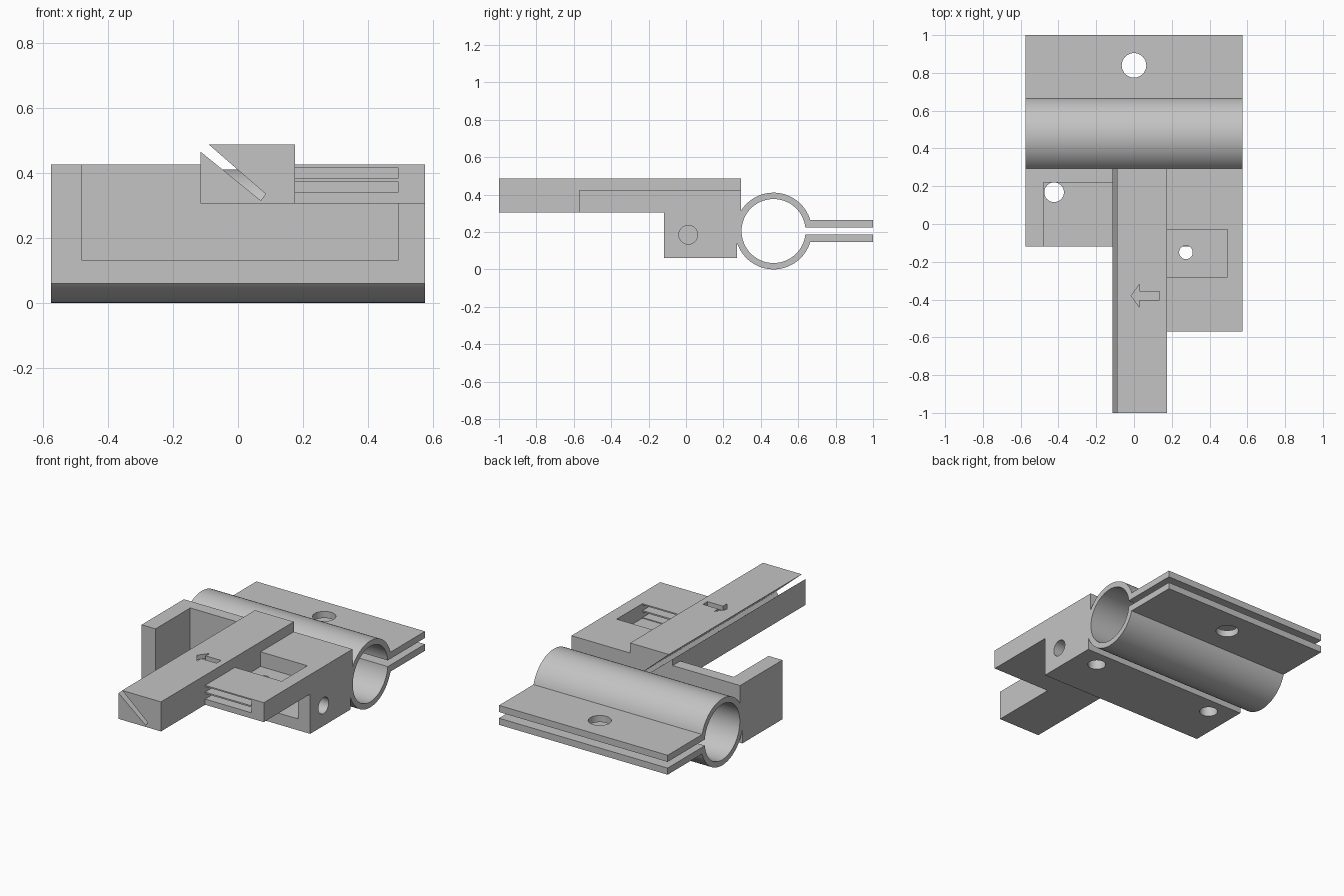
import bpy
import bmesh
from math import cos, sin, asin, pi, radians
from mathutils import Vector

cube = bpy.data.objects.get("Cube")
if cube:
    bpy.data.objects.remove(cube, do_unlink=True)

grey = bpy.data.materials.new("plain_grey")
grey.use_nodes = True
grey.diffuse_color = (0.55, 0.55, 0.55, 1)
grey.node_tree.nodes["Principled BSDF"].inputs["Base Color"].default_value = grey.diffuse_color

AXES = {"x": lambda a, b, t: (t, a, b),
        "y": lambda a, b, t: (a, t, b),
        "z": lambda a, b, t: (a, b, t)}


def prism(name, axis, outline, start, end):
    """Extrude a flat outline along one axis."""
    place = AXES[axis]
    bm = bmesh.new()
    face = bm.faces.new([bm.verts.new(place(a, b, start)) for a, b in outline])
    extruded = bmesh.ops.extrude_face_region(bm, geom=[face])["geom"]
    moved = [v for v in extruded if isinstance(v, bmesh.types.BMVert)]
    bmesh.ops.translate(bm, verts=moved, vec=Vector(place(0, 0, end - start)))
    bmesh.ops.recalc_face_normals(bm, faces=bm.faces)
    mesh = bpy.data.meshes.new(name)
    bm.to_mesh(mesh)
    bm.free()
    mesh.materials.append(grey)
    obj = bpy.data.objects.new(name, mesh)
    bpy.context.collection.objects.link(obj)
    return obj


def box(name, x, y, z):
    corners = [(x[0], y[0]), (x[1], y[0]), (x[1], y[1]), (x[0], y[1])]
    return prism(name, "z", corners, *z)


def arc(a, b, r, first, last, steps):
    angles = [first + (last - first) * i / steps for i in range(steps + 1)]
    return [(a + r * cos(t), b + r * sin(t)) for t in angles]


def rod(name, axis, a, b, r, start, end):
    return prism(name, axis, arc(a, b, r, 0, 2 * pi, 48)[:-1], start, end)


def combine(obj, others, operation):
    """Apply booleans one after another and remove the helper objects."""
    for other in others:
        mod = obj.modifiers.new("shape", "BOOLEAN")
        mod.operation, mod.object, mod.solver = operation, other, "EXACT"
        graph = bpy.context.evaluated_depsgraph_get()
        result = bpy.data.meshes.new_from_object(obj.evaluated_get(graph))
        obj.modifiers.clear()
        obj.data = result
        bpy.data.objects.remove(other, do_unlink=True)


# Split tube with two clamping flanges
W, CY, CZ, R_OUT, R_IN = 0.575, 0.468, 0.205, 0.205, 0.171
GAP, FLANGE = 0.019, 0.06
outer, inner = asin(FLANGE / R_OUT), asin(GAP / R_IN)
outline = arc(CY, CZ, R_OUT, outer, 2 * pi - outer, 80)
outline += [(1, CZ - FLANGE), (1, CZ - GAP)]
outline += arc(CY, CZ, R_IN, 2 * pi - inner, inner, 80)
outline += [(1, CZ + GAP), (1, CZ + FLANGE)]
clamp = prism("tube_clamp", "x", outline, -W, W)
combine(clamp, [rod("bolt_hole", "z", 0, 0.84, 0.065, -0.1, 0.5)], "DIFFERENCE")

# Housing block, side plate and long guide bar
BACK, TOP, MID = 0.294, 0.425, 0.305
side = [(-0.118, 0.06), (0.273, 0.06), (0.273, CZ), (BACK, CZ), (BACK, TOP), (-0.118, TOP)]
housing = prism("housing", "x", side, -W, W)
plate = box("side_plate", (0.1, W), (-0.57, BACK), (MID, TOP))
bar = box("guide_bar", (-0.115, 0.175), (-1, BACK), (MID, 0.487))
combine(housing, [plate, bar], "UNION")

# Diagonal slit, arrow and pockets
slit = [(-0.16, 0.548), (0.085, 0.335), (0.07, 0.315), (-0.16, 0.501)]
half_arrow = [(0.03, 0.062), (0.03, 0.022), (0.135, 0.022)]
arrow = [(-0.015, -0.38)] + [(x, -0.38 + d) for x, d in half_arrow]
arrow += [(x, -0.38 - d) for x, d in reversed(half_arrow)]
cutters = [
    box("inner_pocket", (-0.48, 0.492), (-0.3, 0.22), (0.13, MID)),
    box("open_pocket", (-0.48, -0.115), (-0.3, 0.22), (0.2, 0.6)),
    prism("slit", "y", slit, -1.1, 0.4),
    prism("arrow", "z", arrow, 0.46, 0.6),
    box("plate_pocket", (0.175, 0.494), (-0.28, -0.03), (0.335, 0.6)),
    rod("plate_hole", "z", 0.275, -0.15, 0.036, 0.2, 0.6),
    rod("side_hole", "x", 0.012, 0.185, 0.05, 0.4, 0.7),
]
# Two flat slots through the plate's front edge
for low, high in ((0.34, 0.374), (0.383, 0.417)):
    cutters.append(box("front_slot", (0.175, 0.492), (-0.7, -0.2), (low, high)))
# Mirrored floor holes
for sign in (-1, 1):
    cutters.append(rod("floor_hole", "z", sign * 0.423, 0.168, 0.052, 0, 0.2))
combine(housing, cutters, "DIFFERENCE")

# Smooth round walls, crisp edges
for obj in (clamp, housing):
    bpy.ops.object.select_all(action="DESELECT")
    obj.select_set(True)
    bpy.context.view_layer.objects.active = obj
    bpy.ops.object.shade_smooth_by_angle(angle=radians(30))
